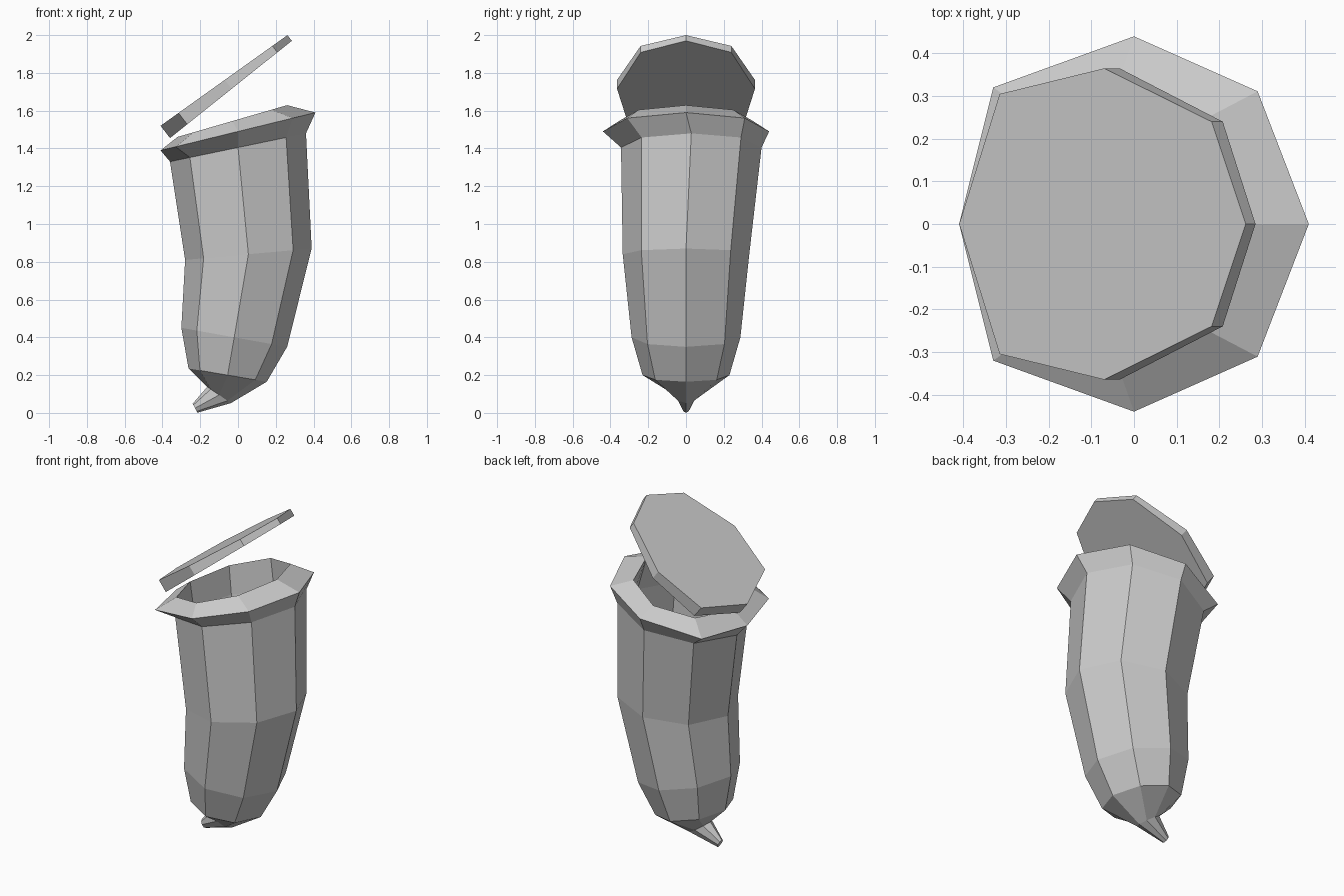
import bpy
from math import cos, sin, tau

if "Cube" in bpy.data.objects:
    bpy.data.objects.remove(bpy.data.objects["Cube"])

SIDES = 8


def ring(cx, cy, cz, rx, ry, tilt):
    """Eight-sided oval whose height changes by tilt per unit of x."""
    pts = []
    for i in range(SIDES):
        dx, dy = rx * cos(tau * i / SIDES), ry * sin(tau * i / SIDES)
        pts.append((cx + dx, cy + dy, cz + tilt * dx))
    return pts


def loft(name, rings):
    """Join consecutive rings with quads and cap both ends."""
    n = len(rings[0])
    verts = [p for r in rings for p in r]
    faces = [(k * n + i, k * n + (i + 1) % n,
              (k + 1) * n + (i + 1) % n, (k + 1) * n + i)
             for k in range(len(rings) - 1) for i in range(n)]
    faces.append(tuple(reversed(range(n))))
    faces.append(tuple(range(len(verts) - n, len(verts))))
    mesh = bpy.data.meshes.new(name)
    mesh.from_pydata(verts, [], faces)
    mesh.update()
    obj = bpy.data.objects.new(name, mesh)
    bpy.context.collection.objects.link(obj)
    return obj


# Pitcher: spur tip, bulging body, flared lip, then the hollow inside
rim = ring(0, 0, 1.49, 0.41, 0.44, 0.244)
for i in (3, 5):  # the lip is a little squarer at the back of the mouth
    x, y, z = rim[i]
    rim[i] = (x - 0.04, y * 1.03, z - 0.01)

loft("pitcher", [
    ring(-0.2275, 0, 0.025, 0.0125, 0.02, -1.9),
    ring(-0.10, 0, 0.095, 0.063, 0.06, -0.68),
    ring(-0.055, 0, 0.20, 0.207, 0.23, -0.17),
    ring(-0.02, 0, 0.40, 0.28, 0.288, -0.18),
    ring(0.055, 0, 0.84, 0.335, 0.335, 0.09),
    ring(0, 0.028, 1.405, 0.36, 0.372, 0.208),
    rim,
    ring(-0.03, 0, 1.545, 0.29, 0.355, 0.29),
    ring(0, 0.02, 1.36, 0.31, 0.325, 0.208),
    ring(0.055, 0, 0.84, 0.29, 0.29, 0.09),
    ring(-0.02, 0, 0.42, 0.235, 0.245, -0.18),
    ring(-0.05, 0, 0.25, 0.15, 0.16, -0.17),
])

# Lid: tilted slab, thicker at the hinge end
half = [(0.262, 0), (0.182, 0.24), (-0.07, 0.365), (-0.315, 0.305), (-0.41, 0)]
outline = half + [(x, -y) for x, y in half[3:0:-1]]
top = [(x, y, 1.52 + 0.714 * (x + 0.41)) for x, y in outline]
bottom = []
for x, y in outline:
    bx = -0.36 + (x + 0.41) * 0.645 / 0.672
    bottom.append((bx, y, 1.455 + 0.798 * (bx + 0.36)))
loft("lid", [bottom, top])
